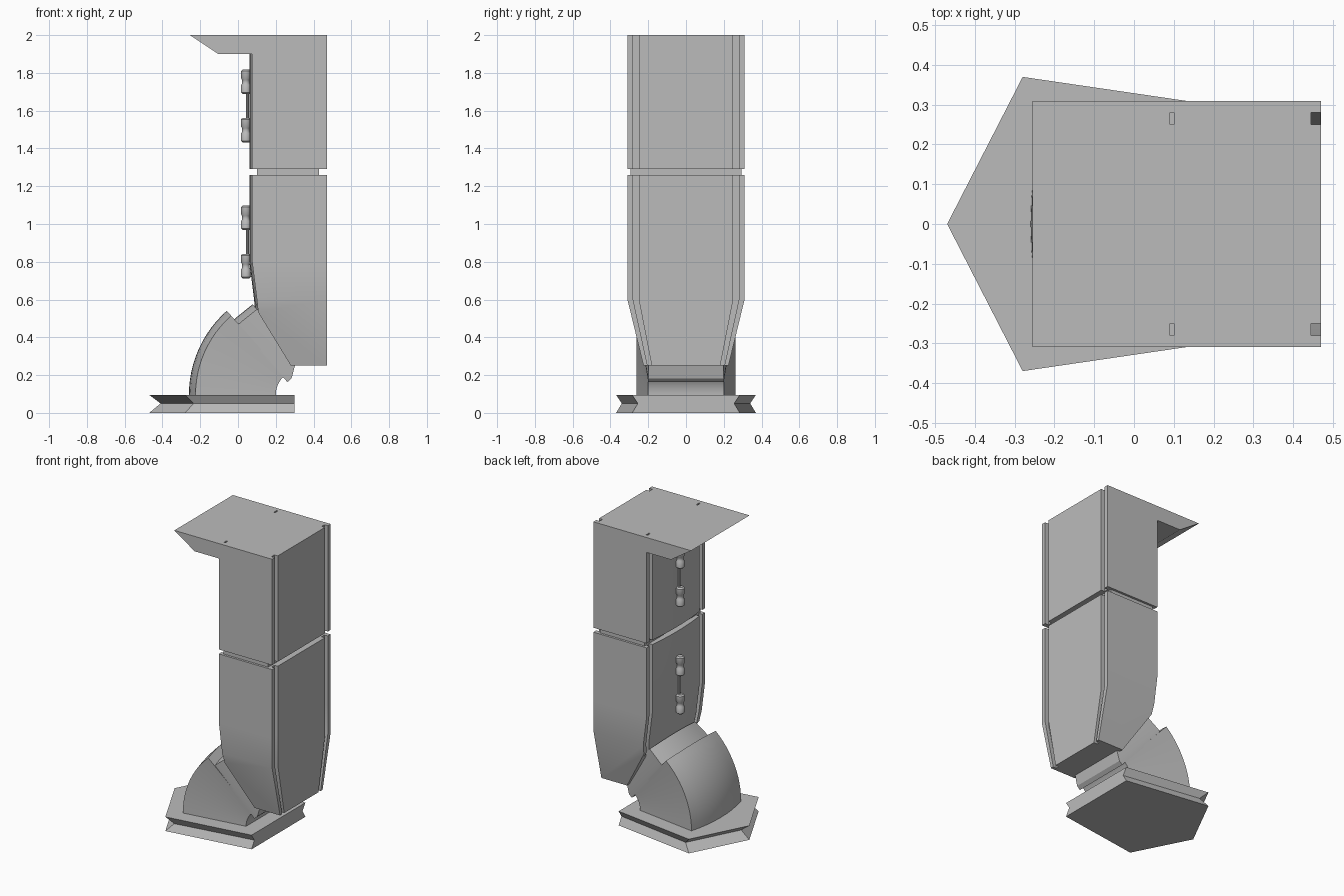
import bpy, bmesh, math
from mathutils import Vector

if "Cube" in bpy.data.objects:
    bpy.data.objects.remove(bpy.data.objects["Cube"])

GREY = bpy.data.materials.new("grey_metal")
GREY.diffuse_color = (0.5, 0.5, 0.5, 1)
GREY.use_nodes = True
GREY.node_tree.nodes["Principled BSDF"].inputs["Base Color"].default_value = GREY.diffuse_color


def finish(name, bm, smooth=30):
    bmesh.ops.recalc_face_normals(bm, faces=bm.faces)
    me = bpy.data.meshes.new(name)
    bm.to_mesh(me)
    bm.free()
    me.materials.append(GREY)
    ob = bpy.data.objects.new(name, me)
    bpy.context.collection.objects.link(ob)
    bpy.ops.object.select_all(action='DESELECT')
    ob.select_set(True)
    bpy.context.view_layer.objects.active = ob
    bpy.ops.object.shade_smooth_by_angle(angle=math.radians(smooth))
    return ob


def loft(rings):
    """Skin between matching closed rings of points and cap both ends."""
    bm = bmesh.new()
    vs = [[bm.verts.new(p) for p in r] for r in rings]
    n = len(vs[0])
    for a, b in zip(vs, vs[1:]):
        for i in range(n):
            j = (i + 1) % n
            bm.faces.new((a[i], a[j], b[j], b[i]))
    bm.faces.new(vs[0])
    bm.faces.new(vs[-1])
    return bm


def leg_section(z, w, xf, xb=0.47):
    """Box outline with bowed front panel and a groove beside each corner."""
    k = w / 0.31
    p, g = 0.25 * k, 0.28 * k
    half = [(xb, p), (xb - 0.025, p), (xb - 0.025, g), (xb, g), (xb, w),
            (xf + 0.015, w), (xf + 0.015, g), (xf + 0.04, g), (xf + 0.04, p)]
    half += [(xf + 0.015 * t * t, p * t) for t in (1, 0.75, 0.5, 0.25)]
    pts = half + [(xf, 0)] + [(x, -y) for x, y in reversed(half)]
    return [(x, y, z) for x, y in pts]


# Foot: pentagon plate with a pinched waist
outer = [(-0.47, 0), (-0.28, -0.37), (0.30, -0.285), (0.30, 0.285), (-0.28, 0.37)]
waist = [(-0.41, 0), (-0.235, -0.34), (0.30, -0.255), (0.30, 0.255), (-0.235, 0.34)]
finish("foot_plate", loft([[(x, y, z) for x, y in s]
                           for s, z in ((outer, 0), (waist, 0.05), (outer, 0.095))]), 5)

# Ankle: bowed wedge section swept around a pivot behind the foot
PX, PZ, END = 0.335, 0.095, math.radians(48.5)


def ankle_section(a, front, back, wf, wb, shift=0.0):
    pts = [(back, -wb)]
    pts += [(front - 0.035 * (t / 4) ** 2, wf * t / 4) for t in range(-4, 5)]
    pts += [(back, wb)]
    return [(PX - r * math.cos(a) + shift * math.sin(a), y,
             PZ + r * math.sin(a) + shift * math.cos(a)) for r, y in pts]


finish("ankle", loft([ankle_section(END * i / 12, 0.595, 0.135, 0.263, 0.20)
                      for i in range(13)]))

# Collar joining the ankle to the shin
finish("ankle_collar", loft([ankle_section(END, 0.535, 0.10, 0.25, 0.20, s)
                             for s in (-0.01, 0.02)]
                            + [ankle_section(END, 0.53, 0.17, 0.24, 0.195, 0.125)]))

# Lower leg: tapers toward the ankle, front bottom corner cut diagonally
bm = loft([leg_section(1.26, 0.31, 0.06), leg_section(0.80, 0.31, 0.06),
           leg_section(0.60, 0.31, 0.085), leg_section(0.25, 0.225, 0.12)])
cut = bmesh.ops.bisect_plane(bm, geom=bm.verts[:] + bm.edges[:] + bm.faces[:],
                             plane_co=Vector((0.09, 0, 0.56)),
                             plane_no=Vector((-0.31, 0, -0.19)), clear_outer=True)
bmesh.ops.holes_fill(bm, edges=[e for e in bm.edges if e.is_boundary])
finish("lower_leg", bm, 20)

# Recessed band between the two leg blocks
bm = bmesh.new()
bmesh.ops.create_cube(bm, size=1)
for v in bm.verts:
    v.co = Vector((0.265 + v.co.x * 0.33, v.co.y * 0.59, 1.275 + v.co.z * 0.05))
finish("knee_band", bm)

# Upper leg block
finish("upper_leg", loft([leg_section(1.29, 0.31, 0.06), leg_section(2.0, 0.31, 0.06)]), 20)

# Overhanging ledge at the top front
ledge = [(-0.255, 2.0), (-0.105, 1.9), (0.09, 1.9), (0.09, 2.0)]
finish("top_ledge", loft([[(x, y, z) for x, z in ledge] for y in (-0.31, 0.31)]))


# Handles: two ribbed knobs joined by a thin rod
def lathe(name, profile, x, n=16):
    return finish(name, loft([[(x + r * math.cos(2 * math.pi * i / n),
                                r * math.sin(2 * math.pi * i / n), z)
                               for i in range(n)] for r, z in profile]), 40)


knob = [(0.017, 0.065), (0.026, 0.057), (0.026, 0.018), (0.02, 0.010)]
knob += [(r, -z) for r, z in reversed(knob)]
for part, zc in (("upper", 1.625), ("lower", 0.905)):
    for side, dz in (("top", 0.128), ("bottom", -0.128)):
        lathe(f"{part}_handle_knob_{side}", [(r, zc + dz + z) for r, z in knob], 0.042)
    lathe(f"{part}_handle_rod", [(0.008, zc - 0.1), (0.008, zc + 0.1)], 0.05, 8)
